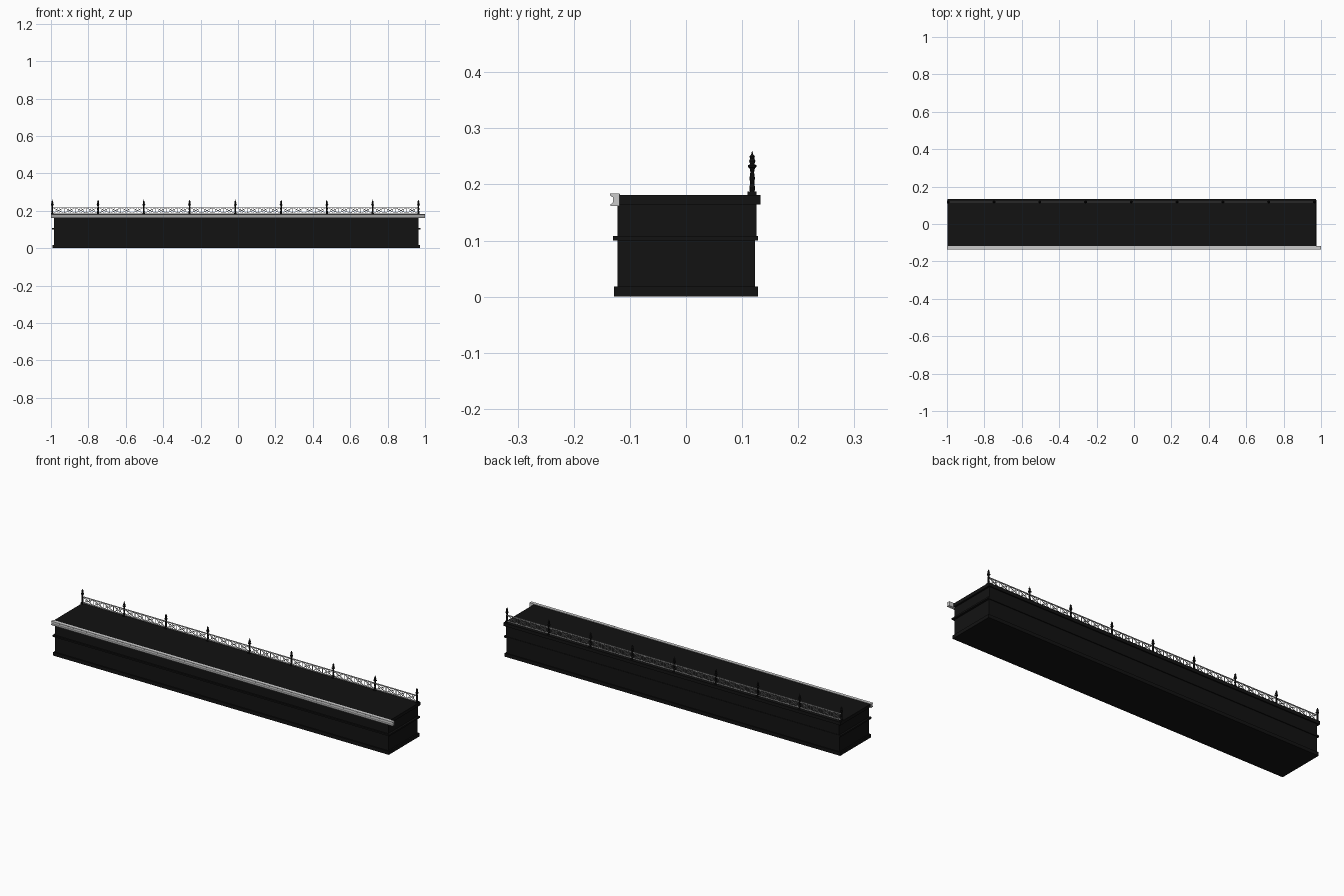
import bpy, bmesh, math
from mathutils import Vector, Matrix

if "Cube" in bpy.data.objects:
    bpy.data.objects.remove(bpy.data.objects["Cube"])

black = bpy.data.materials.new("black_stone")
black.diffuse_color = (0.006, 0.006, 0.006, 1)
black.use_nodes = True
black.node_tree.nodes["Principled BSDF"].inputs["Base Color"].default_value = black.diffuse_color


def finish(bm, name, mat=None):
    bmesh.ops.recalc_face_normals(bm, faces=bm.faces)
    me = bpy.data.meshes.new(name)
    bm.to_mesh(me)
    bm.free()
    ob = bpy.data.objects.new(name, me)
    bpy.context.collection.objects.link(ob)
    if mat:
        me.materials.append(mat)
    return ob


def add_box(bm, x0, x1, y0, y1, z0, z1):
    m = Matrix.Translation(((x0 + x1) / 2, (y0 + y1) / 2, (z0 + z1) / 2))
    m = m @ Matrix.Diagonal((x1 - x0, y1 - y0, z1 - z0, 1))
    bmesh.ops.create_cube(bm, size=1, matrix=m)


def box(name, *dims, mat=None):
    bm = bmesh.new()
    add_box(bm, *dims)
    return finish(bm, name, mat)


def bar(bm, a, b, w):
    # square bar between two points
    a, b = Vector(a), Vector(b)
    d = b - a
    m = Matrix.Translation((a + b) / 2) @ d.to_track_quat('Z', 'Y').to_matrix().to_4x4()
    bmesh.ops.create_cube(bm, size=1, matrix=m @ Matrix.Diagonal((w, w, d.length, 1)))


# wall courses, bottom to top
box("plinth", -0.992, 0.972, -0.128, 0.128, 0, 0.018, mat=black)
box("lower_wall", -0.985, 0.965, -0.122, 0.123, 0.018, 0.1, mat=black)
box("string_course", -0.995, 0.976, -0.13, 0.128, 0.1, 0.108, mat=black)
box("upper_wall", -0.985, 0.965, -0.122, 0.126, 0.108, 0.164, mat=black)
box("deck_slab", -0.996, 0.974, -0.12, 0.133, 0.164, 0.181, mat=black)

# front moulding: flanged profile swept along x, in two overlapping lengths
profile = [(-0.118, 0.162), (-0.134, 0.162), (-0.134, 0.165), (-0.130, 0.168),
           (-0.130, 0.177), (-0.135, 0.180), (-0.135, 0.183), (-0.118, 0.183)]


def moulding(name, x0, x1, grow):
    bm = bmesh.new()
    f = bm.faces.new([bm.verts.new((x0, y - grow, z + (grow if z > 0.17 else -grow)))
                      for y, z in profile])
    r = bmesh.ops.extrude_face_region(bm, geom=[f], use_keep_orig=True)
    verts = [v for v in r["geom"] if isinstance(v, bmesh.types.BMVert)]
    bmesh.ops.translate(bm, verts=verts, vec=(x1 - x0, 0, 0))
    return finish(bm, name)


moulding("front_moulding_left", -1, 0.55, 0)
moulding("front_moulding_right", 0.51, 1, 0.0005)

# railing posts: square foot with a turned shaft and pointed finial
PY, X0, STEP, COUNT = 0.118, -0.993, 0.2447, 9
turned = [(0.0045, 0.187), (0.0055, 0.195), (0.004, 0.2), (0.005, 0.212),
          (0.0035, 0.222), (0.005, 0.229), (0.008, 0.231), (0.008, 0.234),
          (0.004, 0.236), (0.006, 0.242), (0.004, 0.246), (0.005, 0.250),
          (0.002, 0.253), (0.0004, 0.260)]
SEG = 10
for i in range(COUNT):
    x = X0 + STEP * i
    bm = bmesh.new()
    add_box(bm, x - 0.006, x + 0.006, PY - 0.008, PY + 0.008, 0.181, 0.187)
    rings = [[bm.verts.new((x + r * math.cos(k * math.tau / SEG),
                            PY + r * math.sin(k * math.tau / SEG), z))
              for k in range(SEG)] for r, z in turned]
    for lo, hi in zip(rings, rings[1:]):
        for k in range(SEG):
            n = (k + 1) % SEG
            bm.faces.new((lo[k], lo[n], hi[n], hi[k]))
    bm.faces.new(rings[0])
    bm.faces.new(rings[-1])
    finish(bm, f"railing_post_{i + 1}", black)

# railing panels: two rails, crossed braces and thin uprights
ZB, ZT, W = 0.187, 0.217, 0.0025
for i in range(COUNT - 1):
    xa, xb = X0 + STEP * i + 0.004, X0 + STEP * (i + 1) - 0.004
    bm = bmesh.new()
    add_box(bm, xa, xb, PY - 0.003, PY + 0.003, ZB - 0.002, ZB + 0.001)
    add_box(bm, xa, xb, PY - 0.003, PY + 0.003, ZT - 0.001, ZT + 0.002)
    bays = 4
    s = (xb - xa) / bays
    for k in range(bays):
        l, r = xa + s * k, xa + s * (k + 1)
        bar(bm, (l, PY, ZB), (r, PY, ZT), W)
        bar(bm, (l, PY, ZT), (r, PY, ZB), W)
        if k:
            bar(bm, (l, PY, ZB), (l, PY, ZT), W)
        # small diamond around each crossing
        c, zc = (l + r) / 2, (ZB + ZT) / 2
        pts = [(c - s * 0.25, zc), (c, ZT), (c + s * 0.25, zc), (c, ZB)]
        for p, q in zip(pts, pts[1:] + pts[:1]):
            bar(bm, (p[0], PY, p[1]), (q[0], PY, q[1]), W * 0.7)
    finish(bm, f"railing_panel_{i + 1}")
